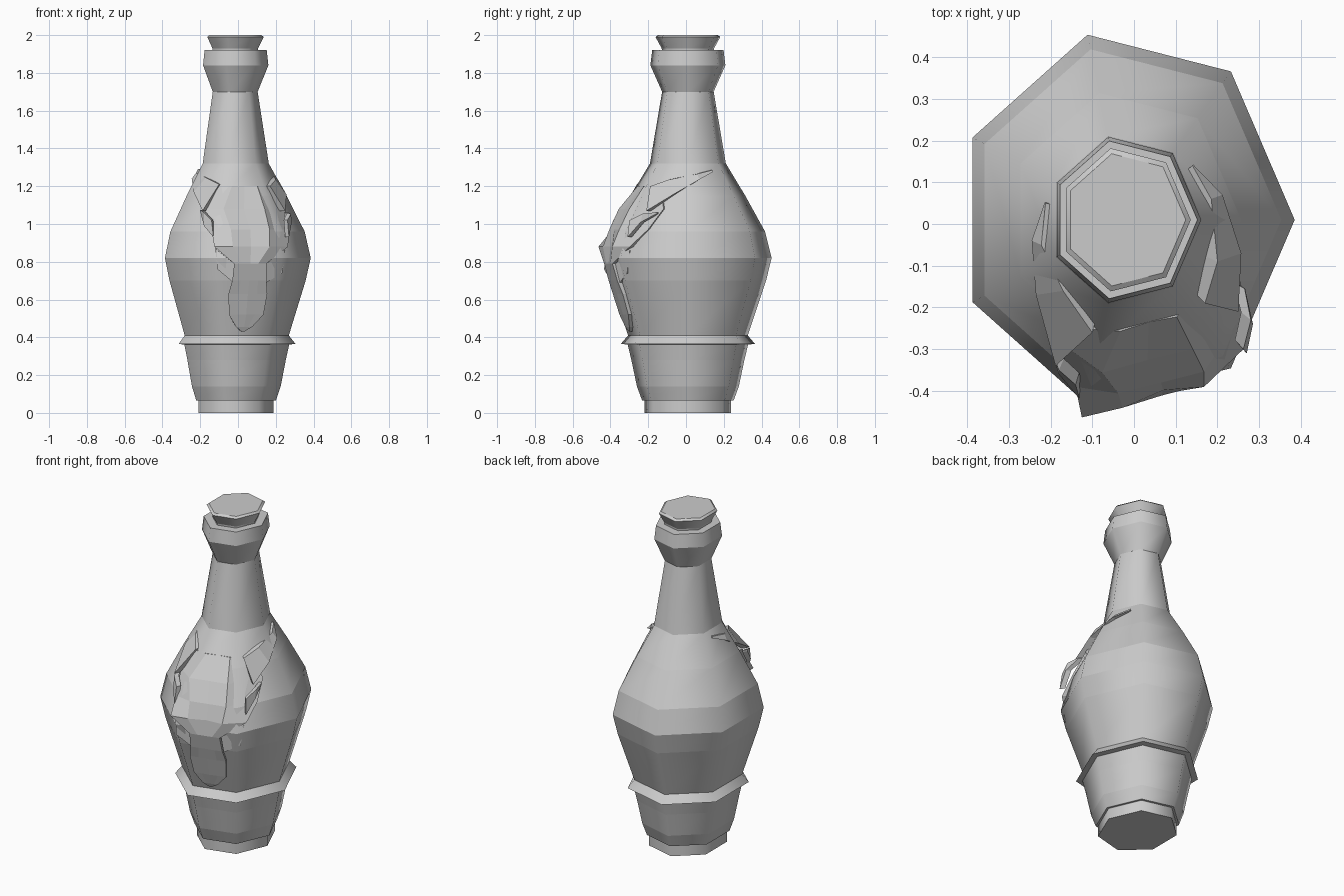
import bpy, bmesh, math
from mathutils import Vector
from mathutils.bvhtree import BVHTree

if "Cube" in bpy.data.objects:
    bpy.data.objects.remove(bpy.data.objects["Cube"])

CX, CY, SIDES, DEPTH = -0.021, 0.01, 7, 1.12


def finish(bm, name):
    bmesh.ops.recalc_face_normals(bm, faces=bm.faces)
    me = bpy.data.meshes.new(name)
    bm.to_mesh(me)
    ob = bpy.data.objects.new(name, me)
    bpy.context.collection.objects.link(ob)
    return ob


def lathe(name, profile):
    """Seven-sided turned body, soft around and crisp between bands."""
    bm = bmesh.new()
    rings = []
    for r, z in profile:
        ring = []
        for i in range(SIDES):
            a = 2 * math.pi * i / SIDES
            ring.append(bm.verts.new((CX + r * math.cos(a), CY + r * DEPTH * math.sin(a), z)))
        rings.append(ring)
    for lo, hi in zip(rings, rings[1:]):
        for i in range(SIDES):
            j = (i + 1) % SIDES
            bm.faces.new((lo[i], lo[j], hi[j], hi[i])).smooth = True
    bm.faces.new(rings[0])
    bm.faces.new(rings[-1])
    for e in bm.edges:
        if abs(e.verts[0].co.z - e.verts[1].co.z) < 1e-5:
            e.smooth = False
    tree = BVHTree.FromBMesh(bm)
    finish(bm, name)
    bm.free()
    return tree


def panel(name, rows, thick=0.05):
    """Faceted sheet through rows of points, rim turned in towards the bottle."""
    bm = bmesh.new()
    grid = [[bm.verts.new(p) for p in row] for row in rows]
    for a, b in zip(grid, grid[1:]):
        for i in range(len(a) - 1):
            bm.faces.new((a[i], a[i + 1], b[i + 1], b[i]))
    bmesh.ops.remove_doubles(bm, verts=bm.verts, dist=0.0005)
    rim = [e for e in bm.edges if e.is_boundary]
    out = bmesh.ops.extrude_edge_only(bm, edges=rim)
    for v in out["geom"]:
        if isinstance(v, bmesh.types.BMVert):
            d = Vector((CX - v.co.x, CY - v.co.y, 0)).normalized()
            v.co += d * thick
    finish(bm, name)
    bm.free()


# bottle glass
surface = lathe("bottle", [
    (.21, 0), (.21, .065), (.222, .066), (.247, .14), (.274, .28), (.292, .362),
    (.3255, .365), (.29, .41), (.379, .70), (.406, .82), (.374, .96),
    (.278, 1.15), (.184, 1.32), (.125, 1.70), (.182, 1.84), (.173, 1.92), (.14, 1.92)])

# cork
lathe("cork", [(.122, 1.88), (.127, 1.93), (.157, 1.99), (.145, 2.0)])


def on_bottle(x, z, lift):
    hit = surface.ray_cast(Vector((x, -2, z)), Vector((0, 1, 0)))[0]
    return Vector((x, hit.y - lift, z))


# animal mask on the front: height, left edge, right edge, centre lift, edge lift
mask = [(1.20, -.10, .17, .00, .01), (1.08, -.185, .25, .025, .03),
        (.97, -.14, .27, .03, .03), (.88, -.125, .265, .025, .06),
        (.79, -.02, .15, .03, .03), (.70, -.03, .15, .025, .025),
        (.63, -.05, .155, .025, .02), (.52, -.048, .135, .025, .02),
        (.455, -.01, .075, .02, .02), (.43, .02, .032, .015, .015)]
rows = []
for z, l, r, c, e in mask:
    row = []
    for k in range(5):
        w = abs(k - 2) / 2
        row.append(on_bottle(l + (r - l) * k / 4, z, c + (e - c) * w))
    rows.append(row)
panel("mask", rows)

# eye sockets beside the muzzle
for side, pts in (("left", [(-.12, .87), (-.02, .79), (-.108, .76), (-.025, .69)]),
                  ("right", [(.15, .79), (.25, .86), (.15, .69), (.235, .74)])):
    p = [on_bottle(x, z, .015) for x, z in pts]
    panel(side + "_eye", [p[:2], p[2:]], .03)

# horns sweeping back around the shoulder: upper and lower edge to the tip
panel("right_horn", [
    [(.17, -.19, 1.20), (.25, -.21, 1.07)],
    [(.20, -.09, 1.235), (.257, -.07, 1.155)],
    [(.185, .06, 1.265), (.212, .07, 1.235)],
    [(.14, .14, 1.285), (.142, .142, 1.275)]], .04)
panel("left_horn", [
    [(-.10, -.26, 1.21), (-.188, -.34, 1.07)],
    [(-.17, -.16, 1.245), (-.235, -.17, 1.17)],
    [(-.222, -.05, 1.27), (-.245, -.04, 1.24)],
    [(-.212, .05, 1.29), (-.214, .052, 1.28)]], .04)

# pointed ears under the horns
panel("right_ear", [
    [(.262, -.30, 1.02), (.27, -.31, .93)],
    [(.28, -.23, 1.055), (.285, -.24, 1.01)],
    [(.265, -.155, 1.062), (.266, -.154, 1.056)]], .03)
panel("left_ear", [
    [(-.14, -.385, 1.02), (-.13, -.42, .93)],
    [(-.18, -.35, 1.06), (-.18, -.36, .99)],
    [(-.20, -.30, 1.075), (-.20, -.299, 1.065)]], .03)
